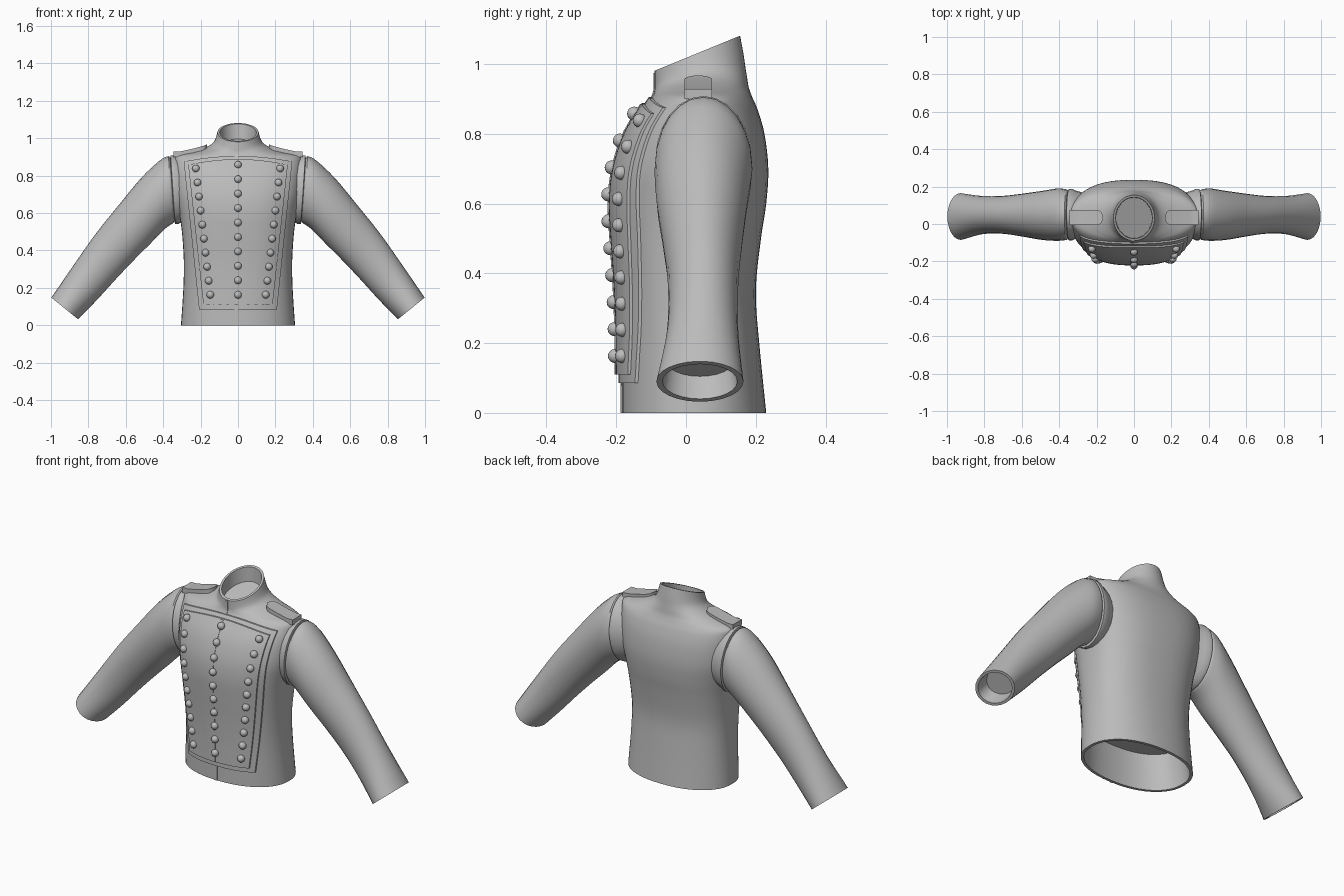
import bpy, bmesh, math
from mathutils import Vector
from mathutils.bvhtree import BVHTree

if "Cube" in bpy.data.objects:
    bpy.data.objects.remove(bpy.data.objects["Cube"])

# One plain grey cloth colour
grey = bpy.data.materials.new("grey_cloth")
grey.use_nodes = True
grey.diffuse_color = (0.5, 0.5, 0.5, 1)
grey.node_tree.nodes["Principled BSDF"].inputs["Base Color"].default_value = (0.5, 0.5, 0.5, 1)


def finish(bm, name, mirror=False, angle=40):
    mesh = bpy.data.meshes.new(name)
    bm.to_mesh(mesh)
    bm.free()
    ob = bpy.data.objects.new(name, mesh)
    bpy.context.collection.objects.link(ob)
    mesh.materials.append(grey)
    bpy.ops.object.select_all(action="DESELECT")
    ob.select_set(True)
    bpy.context.view_layer.objects.active = ob
    bpy.ops.object.shade_smooth_by_angle(angle=math.radians(angle))
    if mirror:
        ob.modifiers.new("mirror", "MIRROR").use_mirror_merge = False
    return ob


def smooth_rows(rows, steps):
    """Catmull-Rom interpolation of parameter rows."""
    out = []
    for i in range(len(rows) - 1):
        a, b, c, d = (rows[max(i - 1, 0)], rows[i], rows[i + 1], rows[min(i + 2, len(rows) - 1)])
        for s in range(steps):
            t = s / steps
            out.append([q + t * ((r - p) / 2 + t * ((2 * p - 5 * q + 4 * r - w) / 2
                        + t * (3 * q - p - 3 * r + w) / 2))
                        for p, q, r, w in zip(a, b, c, d)])
    return out + [rows[-1]]


def loft(rings, cap_start=False, cap_end=False):
    bm = bmesh.new()
    loops = [[bm.verts.new(p) for p in ring] for ring in rings]
    n = len(loops[0])
    for lo, hi in zip(loops, loops[1:]):
        for j in range(n):
            k = (j + 1) % n
            bm.faces.new((lo[j], lo[k], hi[k], hi[j]))
    if cap_start:
        bm.faces.new(loops[0][::-1])
    if cap_end:
        bm.faces.new(loops[-1])
    bm.normal_update()
    return bm


def patch(name, point, nu, nv, depth, mirror=False):
    """Curved plate: a grid of points given a thickness."""
    bm = bmesh.new()
    g = [[bm.verts.new(point(i / nu, j / nv)) for j in range(nv + 1)] for i in range(nu + 1)]
    faces = [bm.faces.new((g[i][j], g[i + 1][j], g[i + 1][j + 1], g[i][j + 1]))
             for i in range(nu) for j in range(nv)]
    ext = bmesh.ops.extrude_face_region(bm, geom=faces, use_keep_orig=True)["geom"]
    bmesh.ops.translate(bm, vec=depth, verts=[v for v in ext if isinstance(v, bmesh.types.BMVert)])
    bmesh.ops.recalc_face_normals(bm, faces=bm.faces)
    return finish(bm, name, mirror)


# Torso and collar: height, half width, front y, back y, squareness, tilt
torso_rows = [
    (0.00, 0.305, -0.185, 0.230, 2.2, 0),
    (0.20, 0.292, -0.185, 0.210, 2.3, 0),
    (0.35, 0.290, -0.190, 0.200, 2.4, 0),
    (0.50, 0.300, -0.200, 0.215, 2.5, 0),
    (0.60, 0.315, -0.205, 0.230, 2.5, 0),
    (0.70, 0.335, -0.195, 0.236, 2.5, 0),
    (0.80, 0.342, -0.163, 0.225, 2.5, 0),
    (0.87, 0.342, -0.122, 0.205, 2.4, 0),
    (0.905, 0.335, -0.098, 0.190, 2.1, 0),
    (0.925, 0.255, -0.092, 0.180, 2.0, 0.05),
    (0.945, 0.180, -0.090, 0.175, 2.0, 0.12),
    (0.965, 0.140, -0.090, 0.170, 2.0, 0.20),
    (0.99, 0.122, -0.090, 0.165, 2.0, 0.28),
    (1.03, 0.110, -0.090, 0.155, 2.0, 0.41),
]


def body_ring(row, inset=0.0, z=None):
    h, a, f, b, n, tilt = row
    h = h if z is None else z
    a, c, r = a - inset, (f + b) / 2, (b - f) / 2 - inset
    pts = []
    for j in range(48):
        t = math.tau * j / 48
        co, si = math.cos(t), math.sin(t)
        y = c + r * math.copysign(abs(si) ** (2 / n), si)
        pts.append((a * math.copysign(abs(co) ** (2 / n), co), y, h + tilt * (y - 0.03)))
    return pts


first, last = torso_rows[0], torso_rows[-1]
rings = [body_ring(torso_rows[1], 0.02), body_ring(first, 0.015)]
rings += [body_ring(r) for r in smooth_rows(torso_rows, 4)]
rings += [body_ring(last, 0.012), body_ring(last, 0.014, 0.95)]
torso = loft(rings, True, True)
surface = BVHTree.FromBMesh(torso)
finish(torso, "torso_and_collar")


def front_y(x, z):
    hit = surface.ray_cast(Vector((x, -1, z)), Vector((0, 1, 0)))[0]
    return hit.y if hit else 0.0


# Front panel: wide border plate with a raised inner plate
def front_plate(name, top_x, bottom_x, top_z, bottom_z, lift):
    def point(u, v):
        s = 2 * u - 1
        z = bottom_z + v * (top_z - 0.03 * s * s - bottom_z)
        x = s * (bottom_x + v * (top_x - bottom_x))
        return (x, front_y(x, z) - lift, z)
    patch(name, point, 20, 30, (0, lift + 0.008, 0))


front_plate("panel_border", 0.29, 0.208, 0.905, 0.085, 0.009)
front_plate("panel_inner", 0.266, 0.185, 0.888, 0.11, 0.017)


# Overlapping front edge, from hem to collar
def seam(name, low, high, lift):
    def point(u, v):
        x, z = -0.018 + 0.018 * u, low + v * (high - low)
        return (x, front_y(x, z) - lift, z)
    patch(name, point, 1, 20, (0, 0.01, 0))


seam("hem_overlap", 0.0, 0.09, 0.003)
seam("panel_overlap", 0.11, 0.885, 0.02)
seam("collar_overlap", 0.90, 0.975, 0.003)


# Buttons: one centre row and two slanted side rows
def button_row(name, top, bottom, mirror):
    bm = bmesh.new()
    for i in range(10):
        t = i / 9
        x = top[0] + t * (bottom[0] - top[0])
        z = top[1] + t * (bottom[1] - top[1])
        ball = bmesh.ops.create_uvsphere(bm, u_segments=16, v_segments=10, radius=0.02)
        bmesh.ops.translate(bm, vec=(x, front_y(x, z) - 0.019, z), verts=ball["verts"])
    finish(bm, name, mirror, 60)


button_row("centre_buttons", (0, 0.858), (0, 0.163), False)
button_row("side_buttons", (0.225, 0.838), (0.148, 0.163), True)


# Sleeves: top x, top z, underside x, underside z, front y, back y
sleeve_rows = [
    (0.372, 0.905, 0.348, 0.545, -0.085, 0.185),
    (0.420, 0.880, 0.395, 0.512, -0.090, 0.190),
    (0.520, 0.785, 0.465, 0.440, -0.085, 0.177),
    (0.640, 0.640, 0.555, 0.350, -0.067, 0.162),
    (0.760, 0.490, 0.650, 0.250, -0.052, 0.150),
    (0.880, 0.320, 0.750, 0.140, -0.055, 0.150),
    (0.998, 0.148, 0.855, 0.032, -0.085, 0.165),
]


def sleeve_ring(row, scale=1.0, shift=(0, 0, 0)):
    tx, tz, bx, bz, f, b = row
    mid = Vector(((tx + bx) / 2, (f + b) / 2, (tz + bz) / 2)) + Vector(shift)
    up = Vector((tx - bx, 0, tz - bz)) * scale / 2
    side = Vector((0, b - f, 0)) * scale / 2
    return [mid + up * math.cos(t) - side * math.sin(t)
            for t in (math.tau * j / 24 for j in range(24))]


shoulder, cuff = sleeve_rows[0], sleeve_rows[-1]
rings = [sleeve_ring(shoulder, 0.92, (-0.01, 0, 0)), sleeve_ring(shoulder, 0.97, (-0.006, 0, 0))]
rings += [sleeve_ring(r) for r in smooth_rows(sleeve_rows, 4)]
rings += [sleeve_ring(cuff, 0.86), sleeve_ring(cuff, 0.78, (-0.045, 0, 0.06))]
finish(loft(rings, True, True), "sleeve", True)

# Armhole band between torso and sleeve
rings = [sleeve_ring(shoulder, s, (d, 0, 0))
         for s, d in ((0.8, -0.12), (0.95, -0.05), (1.02, -0.03), (1.02, -0.012), (0.92, -0.008))]
finish(loft(rings, True, True), "armhole_band", True)


# Shoulder straps with a rounded inner end
def strap_point(u, v):
    x = 0.165 + 0.18 * u
    half = 0.040 * min(1, math.sqrt(1 - max(0, 1 - u / 0.2) ** 2) * 0.75 + 0.25)
    y = 0.035 + half * (2 * v - 1)
    hit = surface.ray_cast(Vector((min(x, 0.31), 0.035, 2)), Vector((0, 0, -1)))[0]
    return (x, y, max(hit.z, 0.908) + 0.016)


patch("shoulder_strap", strap_point, 16, 4, (0, 0, -0.03), True)
